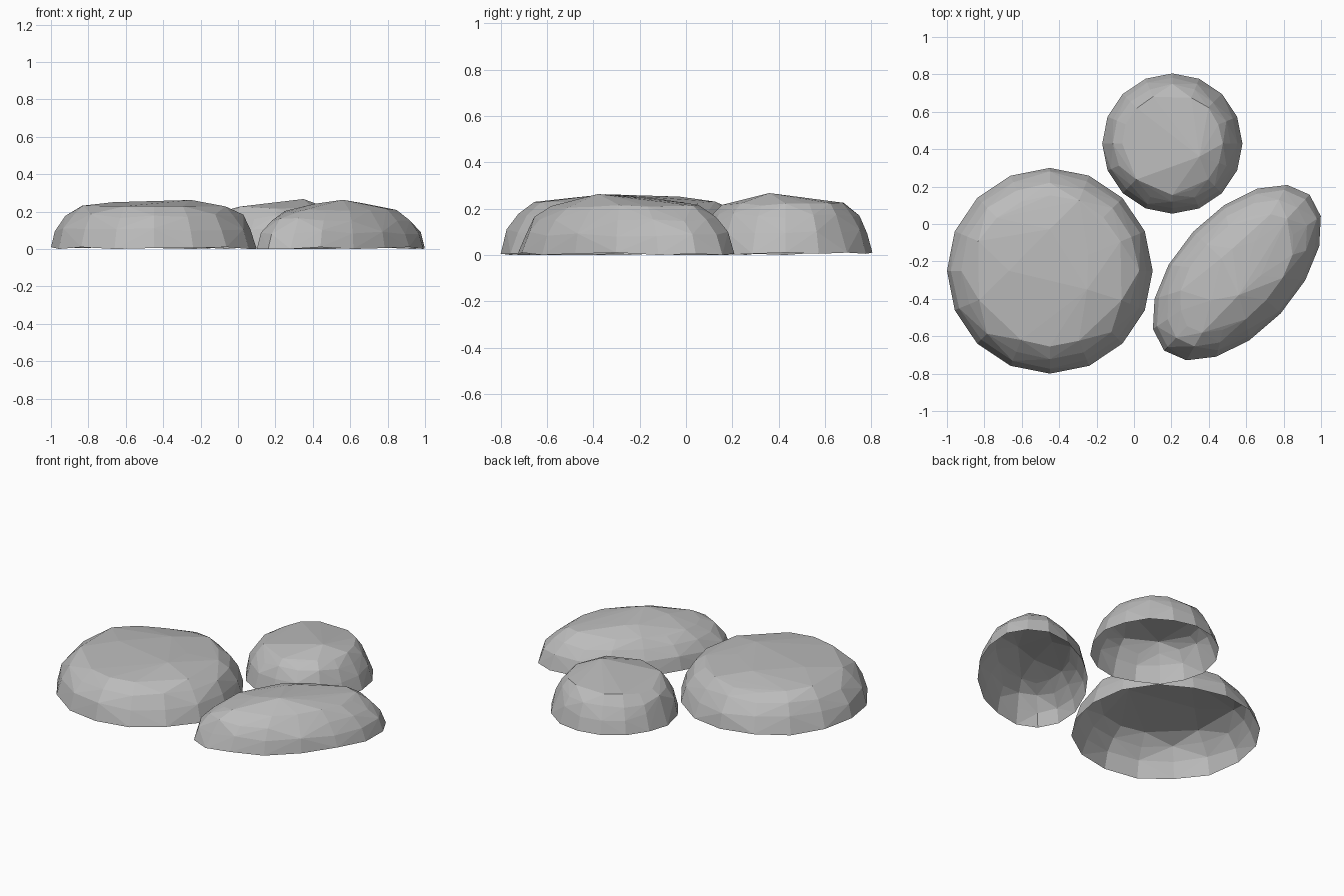
import bpy, bmesh, math, random
from mathutils import Vector

cube = bpy.data.objects.get("Cube")
if cube:
    bpy.data.objects.remove(cube, do_unlink=True)

# Single stone colour
stone = bpy.data.materials.new("stone grey")
stone.use_nodes = True
grey = (0.5, 0.5, 0.5, 1)
stone.diffuse_color = grey
stone.node_tree.nodes["Principled BSDF"].inputs["Base Color"].default_value = grey

SIDES = 16


def make_stone(name, centre, radii, turn, rings, peak, seed):
    """Faceted shell, open below: rings of (radius fraction, height), and a peak."""
    rng = random.Random(seed)
    bm = bmesh.new()
    rim = set()
    c, s = math.cos(turn), math.sin(turn)
    for level, (frac, height) in enumerate(rings):
        for i in range(SIDES):
            a = math.tau * i / SIDES
            f, z = frac, height
            if level == 0:
                z = rng.choice((0, 0.005, 0.01))
            else:
                f *= rng.uniform(0.98, 1.02)
                z += rng.uniform(-0.012, 0.012)
            x, y = radii[0] * f * math.cos(a), radii[1] * f * math.sin(a)
            v = bm.verts.new((centre[0] + x * c - y * s, centre[1] + x * s + y * c, z))
            if level == 0:
                rim.add(v)
    bm.verts.new(Vector(peak))

    # Wrap the points in facets, then open the underside
    hull = bmesh.ops.convex_hull(bm, input=bm.verts[:])
    unused = {g for g in hull["geom_interior"] if isinstance(g, bmesh.types.BMVert)}
    bmesh.ops.delete(bm, geom=list(unused - rim), context='VERTS')
    under = [f for f in bm.faces if all(v in rim for v in f.verts)]
    bmesh.ops.delete(bm, geom=under, context='FACES')
    loose = [v for v in bm.verts if not v.link_faces]
    bmesh.ops.delete(bm, geom=loose, context='VERTS')
    bmesh.ops.recalc_face_normals(bm, faces=bm.faces[:])

    mesh = bpy.data.meshes.new(name)
    bm.to_mesh(mesh)
    bm.free()
    mesh.materials.append(stone)
    obj = bpy.data.objects.new(name, mesh)
    bpy.context.collection.objects.link(obj)


# Cross-sections from the rim to the crown
steep = [(1, 0), (0.95, 0.1), (0.86, 0.175), (0.74, 0.22), (0.4, 0.24)]
blocky = [(1, 0), (0.93, 0.1), (0.84, 0.17), (0.72, 0.215)]
rounded = [(1, 0), (0.94, 0.09), (0.83, 0.155), (0.68, 0.205), (0.35, 0.235)]

make_stone("large_stone", (-0.45, -0.25), (0.55, 0.55), 0, steep,
           (-0.25, -0.35, 0.262), 3)
make_stone("small_stone", (0.205, 0.43), (0.375, 0.375), 0, blocky,
           (0.35, 0.36, 0.267), 5)
make_stone("long_stone", (0.55, -0.26), (0.57, 0.32), math.radians(47), rounded,
           (0.56, -0.38, 0.263), 8)
